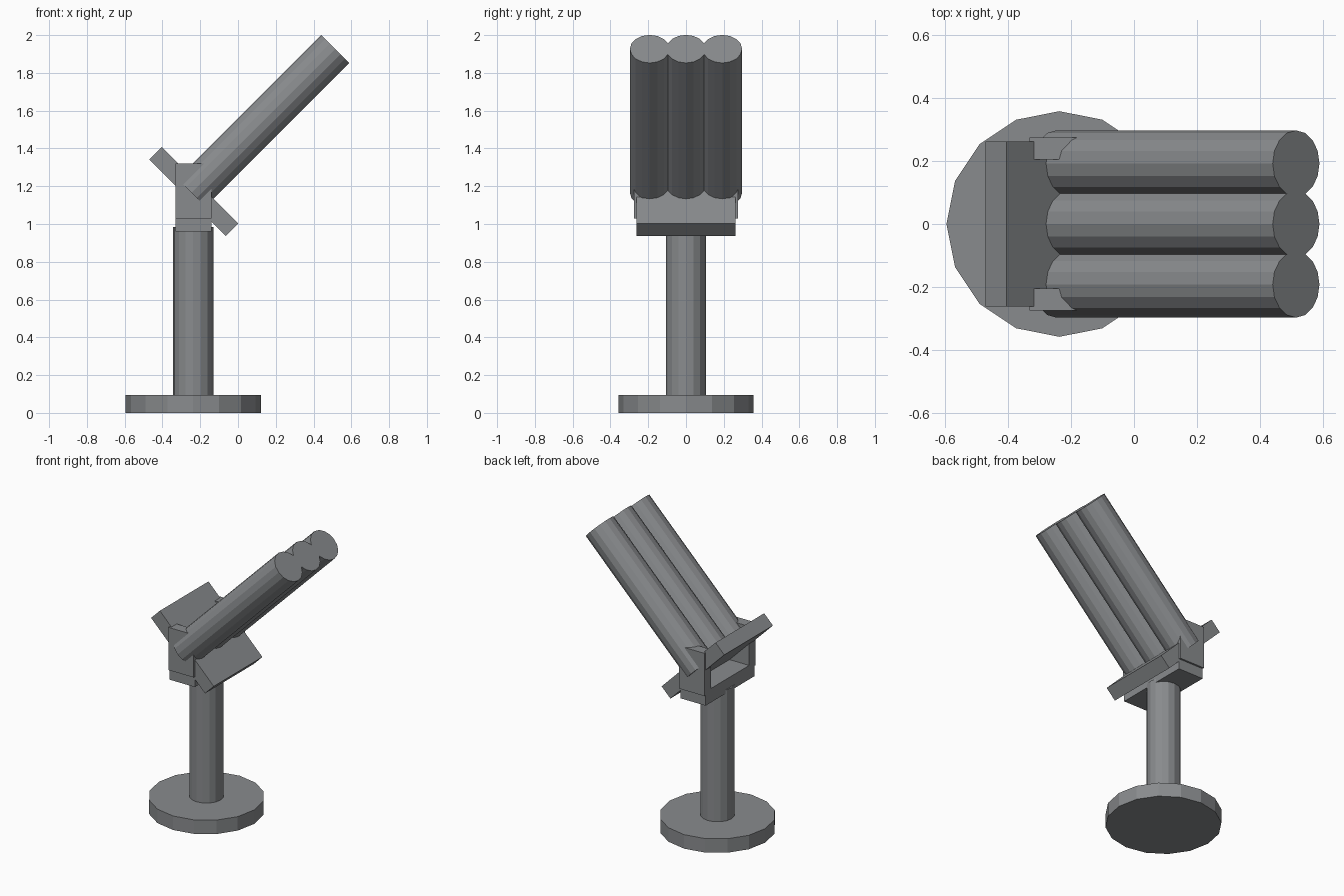
import bpy
from math import radians, sqrt

if "Cube" in bpy.data.objects:
    bpy.data.objects.remove(bpy.data.objects["Cube"])

CX = -0.237      # axis of the stand
TILT = radians(45)

# Dark grey metal shared by every part
metal = bpy.data.materials.new("dark_metal")
metal.diffuse_color = (0.25, 0.26, 0.27, 1)
metal.use_nodes = True
metal.node_tree.nodes["Principled BSDF"].inputs["Base Color"].default_value = metal.diffuse_color


def finish(name):
    ob = bpy.context.object
    ob.name = name
    ob.data.materials.append(metal)
    return ob


def cylinder(name, radius, depth, centre, tilt=0.0):
    bpy.ops.mesh.primitive_cylinder_add(vertices=16, radius=radius, depth=depth,
                                        location=centre, rotation=(0, tilt, 0))
    finish(name)


def box(name, size, centre, tilt=0.0):
    bpy.ops.mesh.primitive_cube_add(size=1, location=centre, rotation=(0, tilt, 0))
    finish(name).scale = size


# Stand: round foot and column
cylinder("foot_disc", 0.358, 0.095, (CX, 0, 0.0475))
cylinder("column", 0.106, 0.91, (CX, 0, 0.53))

# U-shaped bracket: floor and two cheeks
box("bracket_floor", (0.19, 0.525, 0.095), (-0.236, 0, 1.0075))
for side, name in ((-1, "bracket_cheek_front"), (1, "bracket_cheek_back")):
    box(name, (0.19, 0.07, 0.29), (-0.236, side * 0.24, 1.175))

# Tilted backing plate carried between the cheeks
box("tilted_plate", (0.573, 0.522, 0.093), (-0.235, 0, 1.172), TILT)

# Three parallel tubes rising from the plate
low, high = (-0.247, 1.167), (0.515, 1.926)
length = sqrt((high[0] - low[0]) ** 2 + (high[1] - low[1]) ** 2)
for i in (-1, 0, 1):
    cylinder(f"tube_{i + 2}", 0.105, length,
             ((low[0] + high[0]) / 2, i * 0.192, (low[1] + high[1]) / 2), TILT)
